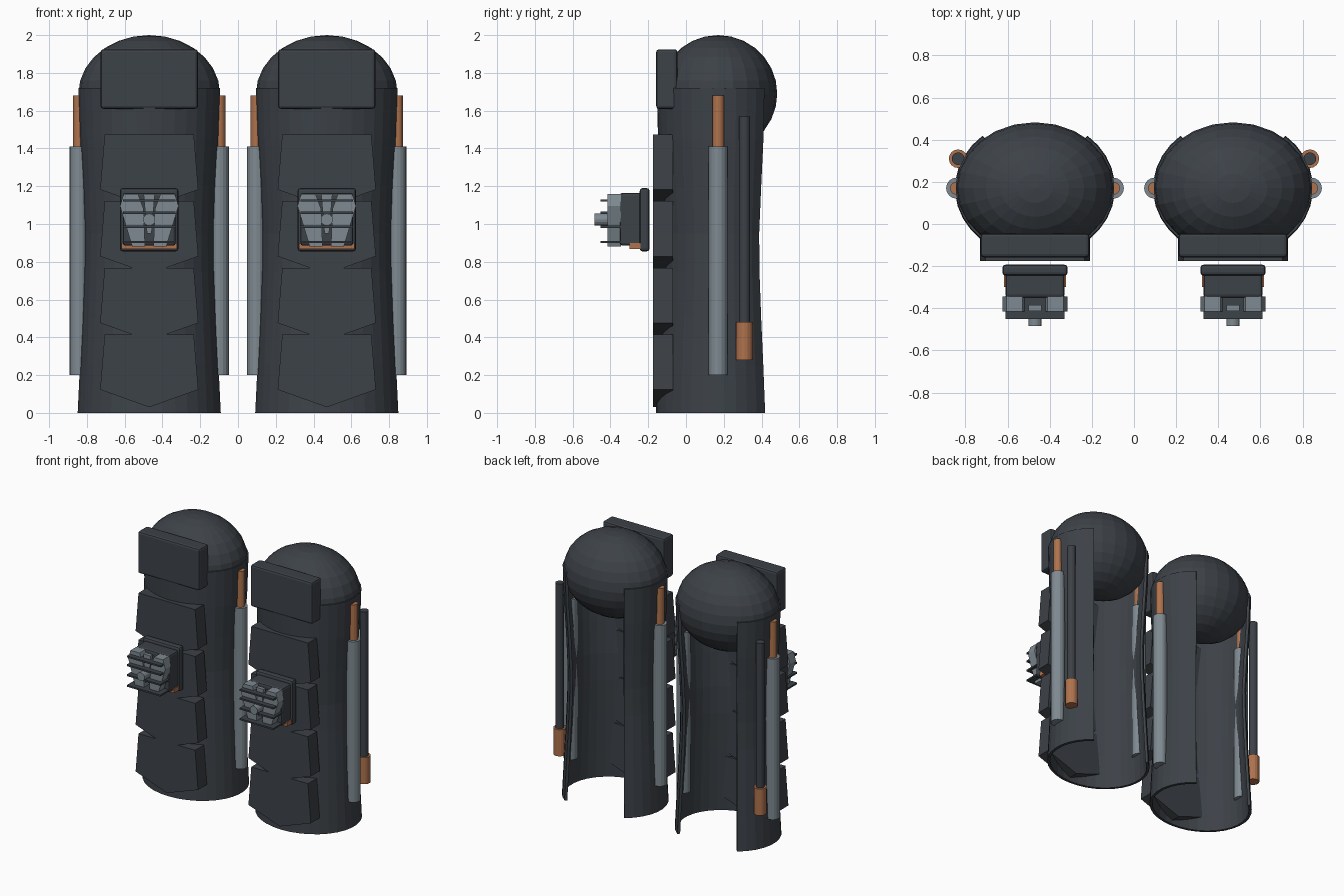
import bpy, bmesh, math
from mathutils import Vector

if "Cube" in bpy.data.objects:
    bpy.data.objects.remove(bpy.data.objects["Cube"])


def material(name, rgb):
    m = bpy.data.materials.new(name)
    m.diffuse_color = (*rgb, 1)
    m.use_nodes = True
    m.node_tree.nodes["Principled BSDF"].inputs["Base Color"].default_value = m.diffuse_color
    return m


DARK = material("dark_slate", (0.046, 0.054, 0.064))
STEEL = material("steel_grey", (0.21, 0.255, 0.285))
COPPER = material("copper", (0.43, 0.17, 0.075))
CX, CY = 0.47, 0.17        # leg axis


def finish(name, bm, mat):
    bmesh.ops.recalc_face_normals(bm, faces=bm.faces)
    me = bpy.data.meshes.new(name)
    bm.to_mesh(me)
    bm.free()
    me.materials.append(mat)
    ob = bpy.data.objects.new(name, me)
    bpy.context.collection.objects.link(ob)
    return ob


def box(name, lo, hi, mat, bevel=0.0):
    bm = bmesh.new()
    bmesh.ops.create_cube(bm, size=1)
    for v in bm.verts:
        v.co = Vector([(a + b) / 2 + c * (b - a) for a, b, c in zip(lo, hi, v.co)])
    ob = finish(name, bm, mat)
    if bevel:
        mod = ob.modifiers.new("bevel", 'BEVEL')
        mod.width, mod.segments = bevel, 2
    return ob


def prism(name, outline, y0, y1, mat):
    """Extrude an (x, z) outline from y0 to y1."""
    bm = bmesh.new()
    face = bm.faces.new([bm.verts.new((x, y0, z)) for x, z in outline])
    ext = bmesh.ops.extrude_face_region(bm, geom=[face])
    for v in ext["geom"]:
        if isinstance(v, bmesh.types.BMVert):
            v.co.y = y1
    return finish(name, bm, mat)


def rod(name, a, b, r, mat, sides=16):
    a, b = Vector(a), Vector(b)
    bm = bmesh.new()
    bmesh.ops.create_cone(bm, cap_ends=True, segments=sides, radius1=r, radius2=r,
                          depth=(b - a).length)
    rot = Vector((0, 0, 1)).rotation_difference(b - a).to_matrix()
    for v in bm.verts:
        v.co = rot @ v.co + (a + b) / 2
    return finish(name, bm, mat)


def shell(name):
    """Waisted elliptical tube, open along the back."""
    bm = bmesh.new()
    rows = []
    for z, rx, ry in [(0, .38, .33), (.25, .368, .317), (.5, .356, .302), (.75, .346, .29),
                      (.95, .343, .288), (1.2, .352, .302), (1.45, .367, .318), (1.72, .376, .325)]:
        row = []
        for i in range(27):
            t = math.radians(-139 + 278 * i / 26)
            row.append(bm.verts.new((CX + rx * math.sin(t), CY - ry * math.cos(t), z)))
        rows.append(row)
    for lo, hi in zip(rows, rows[1:]):
        for i in range(26):
            bm.faces.new((lo[i], lo[i + 1], hi[i + 1], hi[i]))
    ob = finish(name, bm, DARK)
    # make sure normals point outward so thickness goes inward
    p = ob.data.polygons[13]
    if p.normal.dot(p.center - Vector((CX, CY, p.center.z))) < 0:
        ob.data.flip_normals()
    mod = ob.modifiers.new("thickness", 'SOLIDIFY')
    mod.thickness, mod.offset = 0.02, -1
    return ob


def build_leg():
    parts = [shell("leg_shell")]

    # domed cap, a complete ellipsoid
    bm = bmesh.new()
    bmesh.ops.create_uvsphere(bm, u_segments=24, v_segments=14, radius=1)
    for v in bm.verts:
        v.co = Vector((CX + .375 * v.co.x, CY + .313 * v.co.y, 1.69 + .31 * v.co.z))
    parts.append(finish("dome_cap", bm, DARK))

    # upper front pad
    parts.append(box("upper_pad", (CX - .258, -.158, 1.61), (CX + .258, -.045, 1.925), DARK, .015))

    # four pointed shin plates
    for i in range(4):
        z = .415 + i * .353
        parts.append(prism("shin_plate", [(CX - .236, z), (CX + .236, z), (CX + .26, z - .292),
                                          (CX, z - .385), (CX - .26, z - .292)],
                           -.176, -.07, DARK))

    # pistons on both sides
    for s in (-1, 1):
        x = CX + s * .372
        parts.append(rod("piston_sleeve", (x, CY, .2), (x, CY, 1.41), .05, STEEL))
        parts.append(rod("piston_rod", (x, CY, 1.4), (x, CY, 1.68), .031, COPPER))

    # outer side tube with copper end
    parts.append(rod("side_tube", (.835, .31, .3), (.835, .31, 1.57), .03, DARK))
    parts.append(rod("tube_end", (.835, .31, .28), (.835, .31, .48), .044, COPPER))

    # front vent housing
    parts.append(box("vent_base", (CX - .155, -.245, .855), (CX + .155, -.193, 1.19), DARK, .015))
    parts.append(box("vent_body", (CX - .14, -.35, .885), (CX + .14, -.22, 1.165), DARK, .015))
    parts.append(box("vent_trim", (CX - .147, -.3, .868), (CX + .147, -.24, .9), COPPER))

    # tapering vent fins
    for s in (-1, 1):
        parts.append(prism("vent_fin", [(CX + s * x, z) for x, z in
                                        [(.155, 1.095), (.135, 1.16), (.06, 1.16), (.03, 1.08),
                                         (.022, .88), (.09, .88)]], -.415, -.345, STEEL))
    parts.append(prism("vent_spine", [(CX - .03, 1.16), (CX + .03, 1.16), (CX + .012, .95),
                                      (CX - .012, .95)], -.412, -.385, STEEL))

    # horizontal slats and centre hub
    for z, w in [(1.125, .14), (1.06, .14), (.985, .14), (.905, .14)]:
        parts.append(box("vent_slat", (CX - w, -.452, z - .006), (CX + w, -.34, z + .006), DARK))
    parts.append(rod("vent_hub", (CX, -.485, 1.023), (CX, -.40, 1.023), .032, STEEL))
    return parts


# build one leg, then mirror every part to the other side
for ob in build_leg():
    mod = ob.modifiers.new("mirror", 'MIRROR')
    mod.use_axis = (True, False, False)
    mod.use_mirror_merge = False
